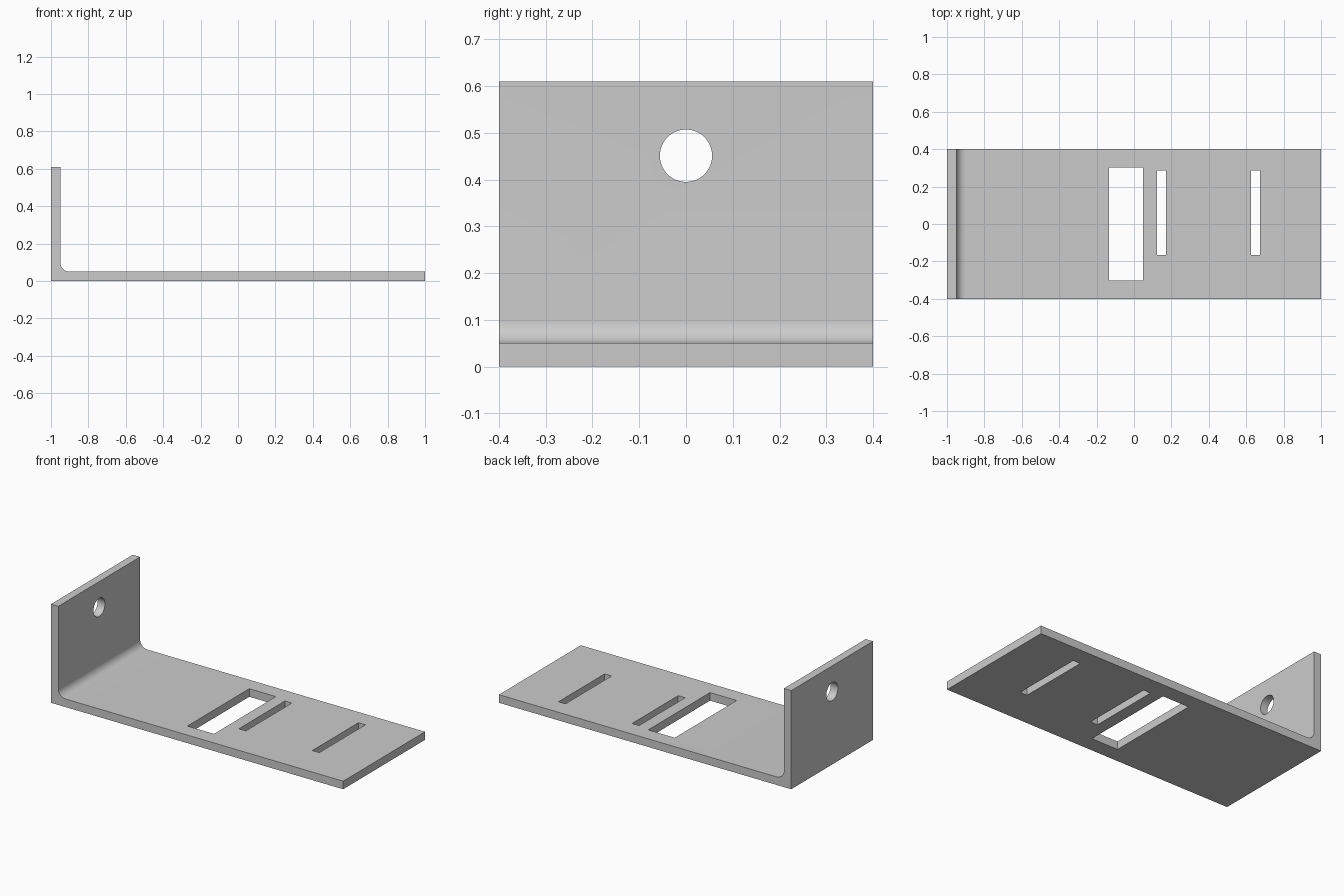
import bpy, bmesh, math

if "Cube" in bpy.data.objects:
    bpy.data.objects.remove(bpy.data.objects["Cube"])

HALF_W, T, H, R = 0.4, 0.05, 0.61, 0.05

grey = bpy.data.materials.new("grey_metal")
grey.diffuse_color = (0.6, 0.6, 0.6, 1)
grey.use_nodes = True
grey.node_tree.nodes["Principled BSDF"].inputs["Base Color"].default_value = grey.diffuse_color


def extrude(name, profile, to_3d, a, b):
    """Extrude a 2D outline from depth a to depth b."""
    bm = bmesh.new()
    face = bm.faces.new([bm.verts.new(to_3d(u, v, a)) for u, v in profile])
    out = bmesh.ops.extrude_face_region(bm, geom=[face])
    for v in [g for g in out["geom"] if isinstance(g, bmesh.types.BMVert)]:
        i = v.co.copy()
        shift = [q - p for p, q in zip(to_3d(0, 0, a), to_3d(0, 0, b))]
        v.co = [p + s for p, s in zip(i, shift)]
    bmesh.ops.recalc_face_normals(bm, faces=bm.faces)
    mesh = bpy.data.meshes.new(name)
    bm.to_mesh(mesh)
    bm.free()
    mesh.materials.append(grey)
    obj = bpy.data.objects.new(name, mesh)
    bpy.context.collection.objects.link(obj)
    return obj


# L-shaped bracket with a rounded inner corner
cx, cz = -1 + T + R, T + R
fillet = [(cx - R * math.cos(t), cz - R * math.sin(t))
          for t in (math.pi / 2 * i / 12 for i in range(13))]
outline = [(-1, 0), (-1, H), (-1 + T, H)] + fillet + [(1, T), (1, 0)]
bracket = extrude("bracket", outline, lambda u, v, d: (u, d, v), -HALF_W, HALF_W)

# Cutters: one wide window and two narrow slots in the base
cutters = []
for name, x0, x1, y0, y1 in (("window_cutter", -0.135, 0.047, -0.302, 0.303),
                             ("inner_slot_cutter", 0.122, 0.17, -0.166, 0.285),
                             ("outer_slot_cutter", 0.625, 0.673, -0.166, 0.285)):
    rect = [(x0, y0), (x1, y0), (x1, y1), (x0, y1)]
    cutters.append(extrude(name, rect, lambda u, v, d: (u, v, d), -0.1, 0.15))

# Cutter: round hole in the upright
circle = [(0.056 * math.cos(t), 0.451 + 0.056 * math.sin(t))
          for t in (math.tau * i / 48 for i in range(48))]
cutters.append(extrude("hole_cutter", circle, lambda u, v, d: (d, u, v), -1.1, -0.85))

# Cut the openings, then discard the cutters
bpy.context.view_layer.objects.active = bracket
bracket.select_set(True)
for c in cutters:
    c.hide_render = True
    mod = bracket.modifiers.new(c.name, "BOOLEAN")
    mod.operation, mod.solver, mod.object = "DIFFERENCE", "EXACT", c
    bpy.ops.object.modifier_apply(modifier=mod.name)
for c in cutters:
    bpy.data.objects.remove(c)

bpy.ops.object.shade_smooth_by_angle(angle=math.radians(30))
